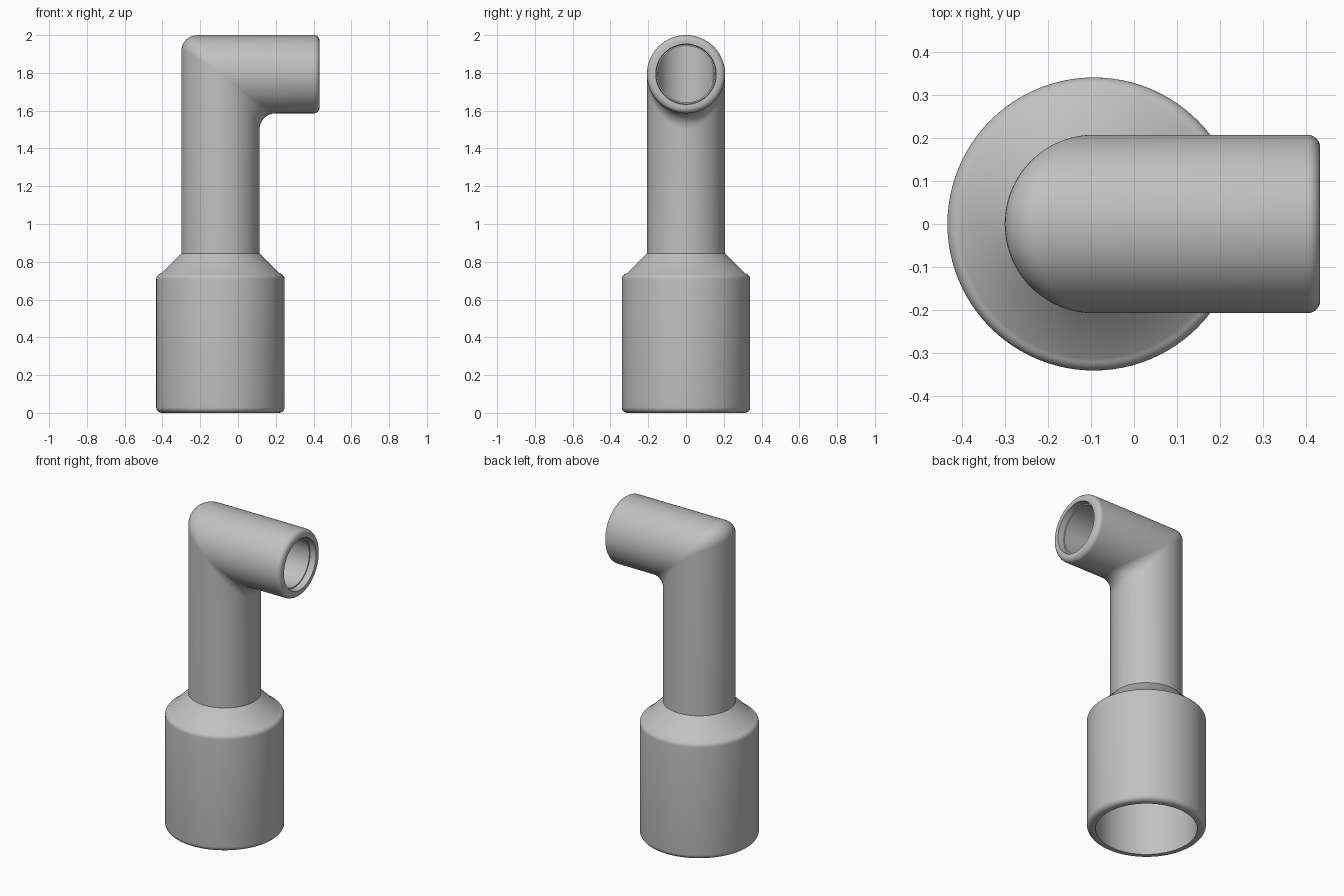
import bpy
import bmesh
from math import sin, cos, pi, sqrt, radians

cube = bpy.data.objects.get("Cube")
if cube:
    bpy.data.objects.remove(cube, do_unlink=True)

AXIS_X, AXIS_Z = -0.093, 1.793      # upright pipe axis, outlet axis
PIPE, BORE, SOCKET = 0.207, 0.15, 0.34
OUTLET_X, SEGS = 0.432, 96
ANGLES = [2 * pi * i / SEGS for i in range(SEGS)]


def upright_ring(r, z):
    return [(AXIS_X + r * cos(t), r * sin(t), z) for t in ANGLES]


def outlet_ring(r, x):
    return [(x, r * sin(t), AXIS_Z - r * cos(t)) for t in ANGLES]


def elbow_rings(r, fillet, steps):
    """Mitred right-angle bend whose crease is blended, fading at the sides."""
    rings = []
    for k in range(steps + 1):
        a = pi / 2 * k / steps
        ring = []
        for t in ANGLES:
            c = cos(t)
            f = fillet * abs(c) / sqrt(2 - c * c)
            ring.append((AXIS_X + r * c + f * (1 - cos(a)), r * sin(t),
                         AXIS_Z - r * c - f * (1 - sin(a))))
        rings.append(ring)
    return rings


def round_edge(r, p, b, start, end, steps=6):
    """Quarter-round profile points about the centre (r, p)."""
    pts = []
    for k in range(steps + 1):
        a = radians(start + (end - start) * k / steps)
        pts.append((r + b * cos(a), p + b * sin(a)))
    return pts


# Outside: socket, sloped shoulder, pipe, elbow, rounded outlet lip
B = 0.03
socket = round_edge(SOCKET - B, B, B, -90, 0)
socket += round_edge(SOCKET - B, 0.738 - B, B, 0, 70)
socket += [(0.312, 0.74), (PIPE, 0.845)]
lip = round_edge(PIPE - B, OUTLET_X - B, B, 0, 90)
rings = [upright_ring(r, z) for r, z in socket]
rings += elbow_rings(PIPE, 0.085, 8)
rings += [outlet_ring(r, x) for r, x in lip]

# Inside: outlet recess, bore, elbow, shoulder, socket recess
rings += [outlet_ring(r, x) for r, x in
          [(0.16, OUTLET_X), (0.157, OUTLET_X - 0.04), (BORE, OUTLET_X - 0.04)]]
rings += elbow_rings(BORE, 0, 1)[:1]
rings += [upright_ring(r, z) for r, z in [(BORE, 0.82), (0.29, 0.7), (0.29, 0)]]

bm = bmesh.new()
loops = [[bm.verts.new(p) for p in ring] for ring in rings]
for lo, hi in zip(loops, loops[1:] + loops[:1]):
    for i in range(SEGS):
        j = (i + 1) % SEGS
        bm.faces.new((lo[i], lo[j], hi[j], hi[i]))
bmesh.ops.remove_doubles(bm, verts=bm.verts, dist=0.0002)
bmesh.ops.recalc_face_normals(bm, faces=bm.faces)
mesh = bpy.data.meshes.new("elbow_pipe_fitting")
bm.to_mesh(mesh)
bm.free()

# Plain grey finish
grey = bpy.data.materials.new("plain_grey")
grey.use_nodes = True
color = (0.53, 0.53, 0.53, 1)
grey.diffuse_color = color
grey.node_tree.nodes["Principled BSDF"].inputs["Base Color"].default_value = color
mesh.materials.append(grey)

fitting = bpy.data.objects.new("elbow_pipe_fitting", mesh)
bpy.context.collection.objects.link(fitting)
bpy.context.view_layer.objects.active = fitting
fitting.select_set(True)
bpy.ops.object.shade_smooth_by_angle(angle=radians(25))
